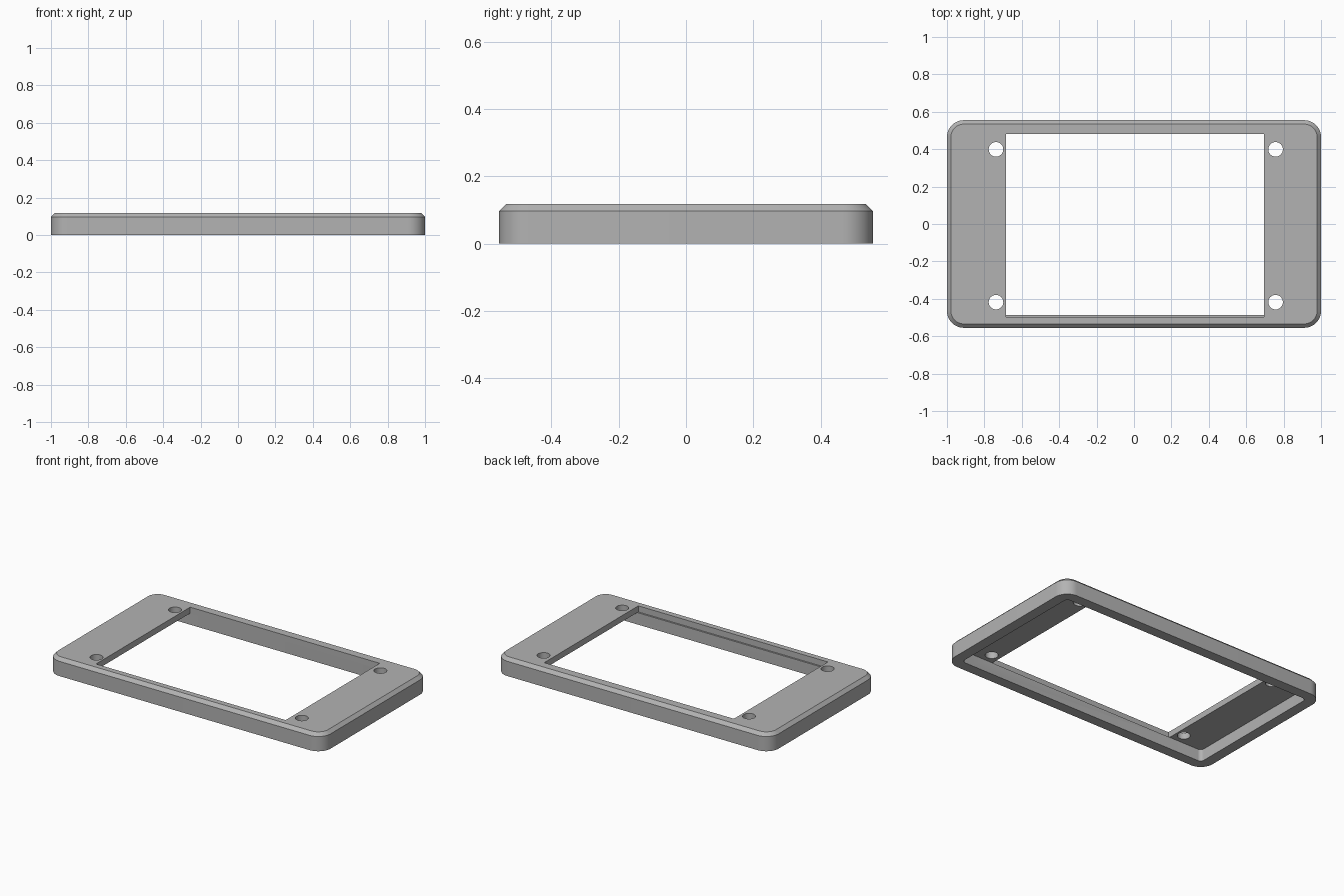
import bpy, bmesh, math

if "Cube" in bpy.data.objects:
    bpy.data.objects.remove(bpy.data.objects["Cube"])

grey = bpy.data.materials.new("light grey")
grey.diffuse_color = (0.45, 0.45, 0.45, 1)
grey.use_nodes = True
grey.node_tree.nodes["Principled BSDF"].inputs["Base Color"].default_value = grey.diffuse_color


def outline(hx, hy, r, seg, cx=0, cy=0):
    """Counter-clockwise rounded rectangle; r = 0 gives sharp corners."""
    pts = []
    for k, (sx, sy) in enumerate([(1, 1), (-1, 1), (-1, -1), (1, -1)]):
        for i in range(seg + 1 if r else 1):
            a = math.pi / 2 * (k + (i / seg if r else 0))
            pts.append((cx + sx * (hx - r) + r * math.cos(a),
                        cy + sy * (hy - r) + r * math.sin(a)))
    return pts


def circle(cx, cy, r, n=32):
    return [(cx + r * math.cos(math.tau * i / n), cy + r * math.sin(math.tau * i / n))
            for i in range(n)]


def loft(name, levels):
    """Closed solid through stacked (outline, z) levels."""
    bm = bmesh.new()
    rings = [[bm.verts.new((x, y, z)) for x, y in pts] for pts, z in levels]
    for a, b in zip(rings, rings[1:]):
        for i in range(len(a)):
            j = (i + 1) % len(a)
            bm.faces.new((a[i], a[j], b[j], b[i]))
    bm.faces.new(rings[0][::-1])
    bm.faces.new(rings[-1])
    me = bpy.data.meshes.new(name)
    bm.to_mesh(me)
    bm.free()
    me.materials.append(grey)
    ob = bpy.data.objects.new(name, me)
    bpy.context.collection.objects.link(ob)
    return ob


# Outer shell with a chamfered top rim
wide = outline(1.0, 0.555, 0.09, 12)
frame = loft("bezel_frame", [(wide, 0), (wide, 0.097),
                             (outline(0.979, 0.534, 0.069, 12), 0.118)])

# Hollow underside, off-centre window and four screw holes
cavity = outline(0.93, 0.486, 0.025, 6)
window = outline(0.69, 0.489, 0, 0, 0.005, -0.008)
cutters = [loft("cavity_cutter", [(cavity, -0.1), (cavity, 0.078)]),
           loft("window_cutter", [(window, 0.078), (window, 0.3)])]
for x in (-0.738, 0.757):
    for y in (-0.418, 0.399):
        hole = circle(x, y, 0.039)
        cutters.append(loft("screw_hole_cutter", [(hole, 0.05), (hole, 0.3)]))

bpy.context.view_layer.objects.active = frame
frame.select_set(True)
for c in cutters:
    mod = frame.modifiers.new("cut", "BOOLEAN")
    mod.operation, mod.solver, mod.object = "DIFFERENCE", "EXACT", c
    bpy.ops.object.modifier_apply(modifier=mod.name)
    bpy.data.objects.remove(c)

bpy.ops.object.shade_smooth_by_angle(angle=math.radians(30))
